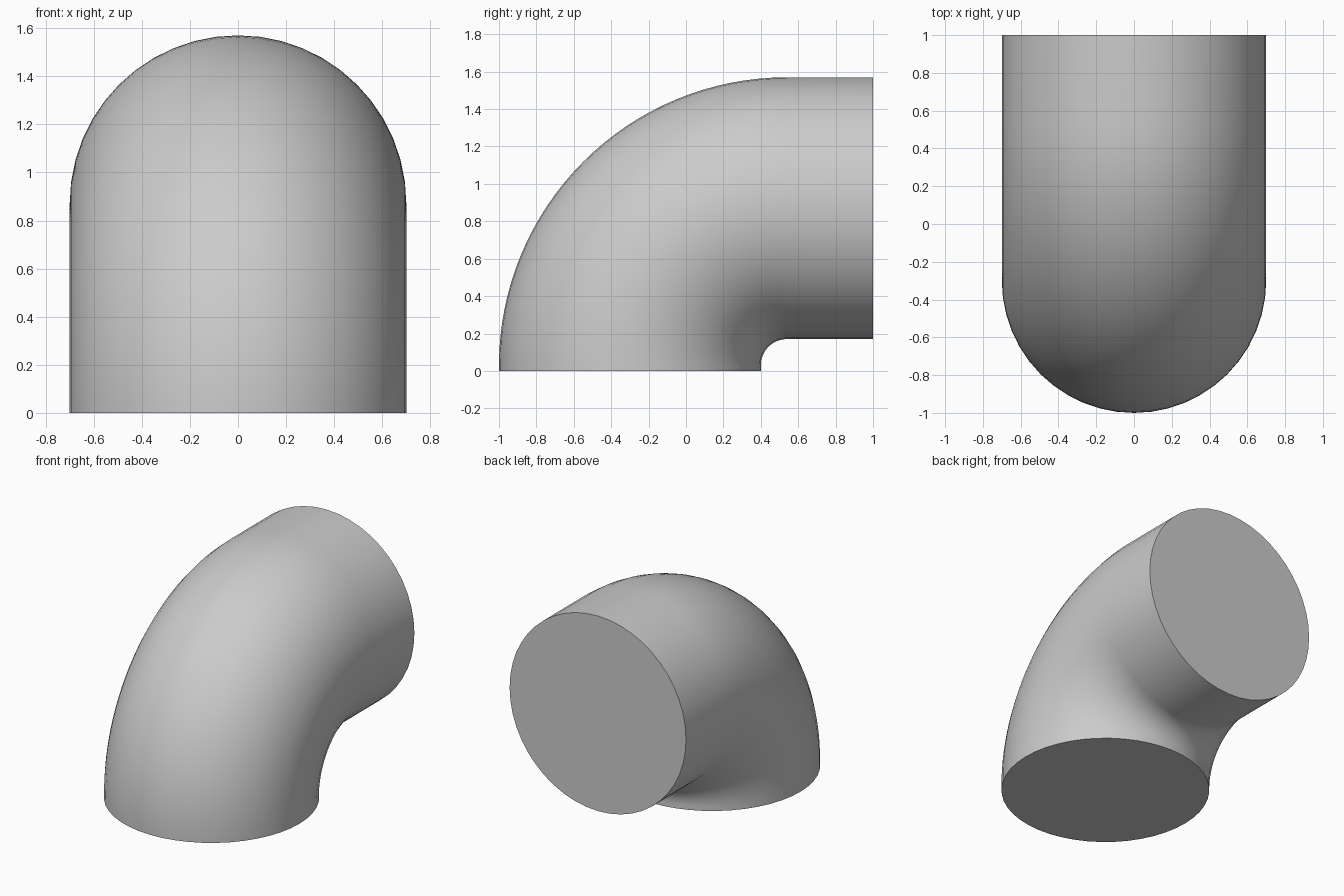
import bpy, bmesh, math

if "Cube" in bpy.data.objects:
    bpy.data.objects.remove(bpy.data.objects["Cube"])

R = 0.70                # pipe radius
BEND = 0.84             # bend radius of the centreline
CY, CZ = 0.54, 0.03     # centre of the bend
SIDES, STEPS = 48, 32

# Centreline stations: (y, z, tilt angle)
stations = [(CY - BEND, 0.0, 0.0)]
for i in range(STEPS + 1):
    a = math.pi / 2 * i / STEPS
    stations.append((CY - BEND * math.cos(a), CZ + BEND * math.sin(a), a))
stations.append((1.0, CZ + BEND, math.pi / 2))

# Sweep the circular section along the centreline
bm = bmesh.new()
rings = []
for y, z, a in stations:
    ring = []
    for k in range(SIDES):
        t = 2 * math.pi * k / SIDES
        r = R * math.sin(t)
        ring.append(bm.verts.new((R * math.cos(t), y + r * math.cos(a), z - r * math.sin(a))))
    rings.append(ring)
for lo, hi in zip(rings, rings[1:]):
    for k in range(SIDES):
        n = (k + 1) % SIDES
        bm.faces.new((lo[k], lo[n], hi[n], hi[k]))

# Flat end caps
bm.faces.new(rings[0][::-1])
bm.faces.new(rings[-1])
bmesh.ops.recalc_face_normals(bm, faces=bm.faces)

mesh = bpy.data.meshes.new("pipe_elbow")
bm.to_mesh(mesh)
bm.free()
elbow = bpy.data.objects.new("pipe_elbow", mesh)
bpy.context.collection.objects.link(elbow)

grey = bpy.data.materials.new("plain_grey")
grey.diffuse_color = (0.6, 0.6, 0.6, 1)
grey.use_nodes = True
grey.node_tree.nodes["Principled BSDF"].inputs["Base Color"].default_value = grey.diffuse_color
mesh.materials.append(grey)

# Smooth wall, sharp rims
bpy.context.view_layer.objects.active = elbow
elbow.select_set(True)
bpy.ops.object.shade_smooth_by_angle(angle=math.radians(30))
